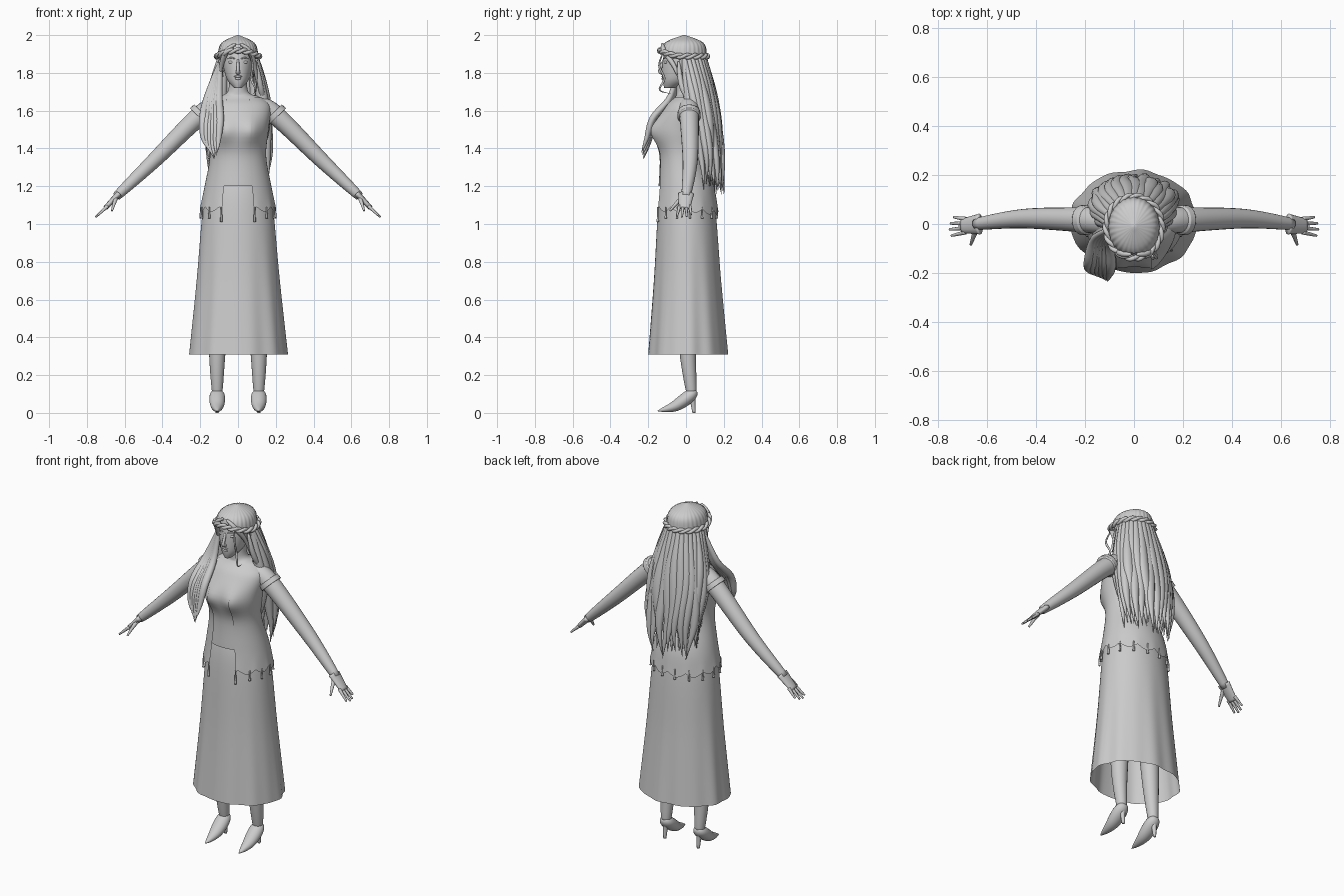
import bpy, bmesh, random
from math import sin, cos, pi, tau, exp
from mathutils import Vector

random.seed(4)
cube = bpy.data.objects.get("Cube")
if cube:
    bpy.data.objects.remove(cube)

grey = bpy.data.materials.new("plain_grey")
grey.use_nodes = True
colour = (.6, .6, .6, 1)
grey.diffuse_color = colour
grey.node_tree.nodes["Principled BSDF"].inputs["Base Color"].default_value = colour

SIDES = {"left": 1, "right": -1}
ALONG_X, ALONG_Y, ALONG_Z = Vector((1, 0, 0)), Vector((0, 1, 0)), Vector((0, 0, 1))


def finish(name, bm):
    """Turn a bmesh into a smooth shaded object."""
    bmesh.ops.recalc_face_normals(bm, faces=bm.faces)
    for face in bm.faces:
        face.smooth = True
    mesh = bpy.data.meshes.new(name)
    bm.to_mesh(mesh)
    bm.free()
    mesh.materials.append(grey)
    bpy.context.collection.objects.link(bpy.data.objects.new(name, mesh))


def flowing(rows, steps=6):
    """Interpolate rows of numbers with a flowing spline."""
    rows = [Vector(row) for row in rows]
    last = len(rows) - 1
    result = []
    for i in range(last):
        start, end = rows[i], rows[i + 1]
        leave = (end - rows[max(i - 1, 0)]) / 6
        arrive = (rows[min(i + 2, last)] - start) / 6
        for step in range(steps):
            t = step / steps
            bend = 3 * t * (1 - t)
            ease = t * t * (3 - 2 * t)
            result.append(start.lerp(end, ease) + (leave * (1 - t) - arrive * t) * bend)
    return result + [rows[last]]


def skin(name, rings, skip=None, caps=(False, False), loop=False):
    """Bridge rings of points; skip(angle, centre) leaves holes."""
    bm = bmesh.new()
    rings = [[bm.verts.new(point) for point in ring] for ring in rings]
    count = len(rings[0])
    pairs = list(zip(rings, rings[1:]))
    if loop:
        pairs.append((rings[-1], rings[0]))
    for low, high in pairs:
        for j in range(count):
            after = (j + 1) % count
            quad = (low[j], low[after], high[after], high[j])
            centre = sum((vert.co for vert in quad), Vector()) / 4
            if not (skip and skip((j + .5) / count * tau, centre)):
                bm.faces.new(quad)
    for cap, ring in zip(caps, (rings[0], rings[-1])):
        if cap:
            bm.faces.new(ring)
    finish(name, bm)


def loft(name, rows, shape, sides=72, grow=0, skip=None, caps=(False, False)):
    """Stack ovals from rows of height, half width, front and back."""
    rings = []
    for height, width, front, back in flowing(rows):
        middle, depth = (front + back) / 2, (back - front) / 2 + grow
        angles = [j / sides * tau for j in range(sides)]
        rings.append([shape(Vector(((width + grow) * cos(angle), middle + depth * sin(angle), height)), angle)
                      for angle in angles])
    skin(name, rings, skip, caps)


def taper(start, end, power=1):
    return lambda t: start + (end - start) * t ** power


def pointed(thickest):
    return lambda t: max(thickest * sin(pi * (.12 + .88 * t)), .001)


def tube(name, path, radius, side=1, wide=1, along=ALONG_X, loop=False, sides=12):
    """Sweep an oval along a path; wide stretches it in one direction."""
    points = [Vector(p) for p in path] if loop else flowing(path)
    for point in points:
        point.x *= side
    last = len(points) - 1
    rings = []
    for i, point in enumerate(points):
        ahead = points[(i + 1) % len(points)] if loop else points[min(i + 1, last)]
        behind = points[i - 1] if loop else points[max(i - 1, 0)]
        direction = (ahead - behind).normalized()
        across = (along - direction * along.dot(direction)).normalized()
        over = direction.cross(across)
        size = radius(i / last)
        ring = []
        for j in range(sides):
            angle = j / sides * tau
            corner = point + across * (size * wide * cos(angle)) + over * (size * sin(angle))
            corner.z = max(corner.z, 0)
            ring.append(corner)
        rings.append(ring)
    skin(name, rings, caps=(not loop, not loop), loop=loop)


def ball(name, centre, size):
    bm = bmesh.new()
    bmesh.ops.create_uvsphere(bm, u_segments=20, v_segments=12, radius=1)
    for vert in bm.verts:
        vert.co = Vector(centre) + Vector(size) * vert.co
    finish(name, bm)


# Long skirt with folds that deepen towards the hem
def folds(point, angle):
    depth = .022 * max(0, 1 - point.z)
    wave = 1 + depth * (cos(9 * angle) + .6 * sin(14 * angle))
    return Vector((point.x * wave, point.y * wave, point.z))


skirt = [(.31, .26, -.2, .22), (.7, .22, -.17, .185), (1.1, .183, -.146, .152), (1.25, .14, -.12, .1)]
loft("skirt", skirt, folds, sides=120)


# Torso, with the bust pushed forward on each side
def bust(point, angle):
    if sin(angle) < 0:
        sideways, upward = (abs(point.x) - .075) / .045, (point.z - 1.49) / .06
        point.y -= .022 * exp(-sideways ** 2 - upward ** 2)
    return point


torso = [(1.2, .17, -.145, .14), (1.36, .142, -.14, .09), (1.5, .155, -.172, .1),
         (1.62, .165, -.11, .09), (1.67, .12, -.06, .08)]
neck = [(1.7, .055, -.05, .05), (1.8, .047, -.055, .04)]
loft("shirt_and_neck", torso + neck, bust)


# Open vest with a ragged hem
def ragged(point, angle):
    notch = .35 * abs(sin(6 * angle)) + .3 * max(0, sin(angle))
    point = bust(point, angle)
    point.z -= max(0, 1.16 - point.z) * notch
    return point


def front_gap(angle, centre):
    return abs(angle - 1.5 * pi) < .44


loft("vest", [(1.09, .193, -.157, .164)] + torso, ragged, grow=.007, skip=front_gap)

# Tassels hanging from the hem, longest at the front corners
tassels = 14
for i in range(tassels):
    angle = -pi / 2 + .46 + i / (tassels - 1) * (tau - .92)
    x, y = .199 * cos(angle), .167 * sin(angle)
    bottom = 1.01 if i in (0, tassels - 1) else 1.03
    tube("tassel", [(x, y, 1.09), (x, y, bottom)], taper(.003, .007), sides=6)


# Head and face
def plain(point, angle):
    return point


head = [(1.72, .02, -.115, -.06), (1.77, .06, -.125, .03), (1.87, .082, -.122, .095),
        (1.95, .066, -.1, .08), (1.98, .03, -.05, .04)]
loft("head", head, plain, caps=(True, True))
tube("nose", [(0, -.117, 1.87), (0, -.138, 1.812), (0, -.12, 1.8)], taper(.006, .013))
ball("upper_lip", (0, -.122, 1.781), (.021, .008, .006))
ball("lower_lip", (0, -.121, 1.77), (.017, .009, .007))
for word, side in SIDES.items():
    ball(word + "_eye", (side * .034, -.106, 1.856), (.017, .01, .008))
    ball(word + "_ear", (side * .08, -.01, 1.83), (.01, .02, .03))
    tube(word + "_brow", [(.015, -.12, 1.875), (.036, -.115, 1.88), (.056, -.1, 1.875)],
         pointed(.004), side)


# Combed hair cap, parted over the forehead
def combed(point, angle):
    ridge = 1 + .012 * cos(28 * angle)
    return Vector((point.x * ridge, point.y * ridge, point.z))


def forehead(angle, centre):
    return centre.y < -.035 and centre.z < 1.955 - .9 * abs(centre.x)


cap = [(1.78, .09, -.1, .11), (1.89, .105, -.135, .11), (1.96, .085, -.11, .09), (2, .004, -.015, -.005)]
loft("hair_cap", cap, combed, sides=168, skip=forehead, caps=(False, True))

# Two strands twisted into a band around the head
for phase in (0, pi):
    band = []
    for i in range(96):
        angle = i / 96 * tau
        twist = 9 * angle + phase
        reach = 1 + .05 * cos(twist)
        rise = .03 * max(0, -sin(angle)) ** 2 + .008 * sin(twist)
        band.append((.114 * reach * cos(angle), .126 * reach * sin(angle) - .013, 1.888 + rise))
    tube("headband_strand", band, taper(.0095, .0095), along=ALONG_Z, loop=True, sides=8)


# Wavy locks fanned around the back of the head, in two layers
def back_lock(angle, inset, length):
    phase = random.uniform(0, tau)
    path = []
    for i in range(9):
        t = i / 8
        sway = .013 * t * sin(phase + 9 * t)
        spread = .09 + .068 * sin(2.4 * t) - inset * t
        back = .095 * cos(angle) + .1 * sin(1.6 * t) - inset * min(1, 2 * t)
        path.append((spread * sin(angle) + sway, back + sway / 2, 1.9 - length * t))
    tube("back_hair_lock", path, pointed(.026), wide=1.25)


for count, inset in ((17, 0), (9, .04)):
    for i in range(count):
        turn = 2 * i / (count - 1) - 1
        back_lock(1.7 * turn, inset, .65 + .08 * cos(turn) + random.uniform(-.05, .03))

# Locks over the right shoulder, spreading in the middle
shoulder_path = [(.092, -.03, 1.87), (.13, -.07, 1.67), (.14, -.165, 1.54), (.142, -.2, 1.42), (.125, -.225, 1.34)]
for i in range(6):
    offset = i / 2.5 - 1
    path = []
    for j, (x, y, z) in enumerate(shoulder_path):
        fan = offset * sin(pi * j / 4.5)
        path.append((x + .045 * fan, y + .01 * offset, z + .01 * j * abs(offset)))
    tube("right_shoulder_lock", path, pointed(.018), SIDES["right"], wide=1.2)

# Loose strands framing the face
for word, side in SIDES.items():
    tube(word + "_temple_lock", [(.012, -.125, 1.955), (.06, -.115, 1.915), (.09, -.06, 1.83), (.1, -.02, 1.72)],
         pointed(.014), side, along=ALONG_Y)
curl = [(.06, -.12, 1.91), (.078, -.142, 1.84), (.07, -.115, 1.77), (.095, -.14, 1.71), (.08, -.08, 1.69)]
tube("left_curl", curl, pointed(.006))
tube("left_side_lock", [(.095, -.04, 1.86), (.125, -.01, 1.7), (.155, .12, 1.56)], pointed(.015))

# Arms, hands, legs and shoes
for word, side in SIDES.items():
    tube(word + "_arm", [(.1, .015, 1.62), (.2, .017, 1.575), (.45, .022, 1.33), (.645, 0, 1.145)],
         taper(.058, .023, 1.6), side, along=ALONG_Y, sides=20)
    tube(word + "_sleeve_edge", [(.19, .016, 1.59), (.21, .016, 1.57)],
         taper(.06, .062), side, along=ALONG_Y, sides=24)
    tube(word + "_palm", [(.63, 0, 1.16), (.703, -.008, 1.084)],
         taper(.018, .012), side, wide=2.4, along=ALONG_Y)
    for i, reach in enumerate((.046, .054, .05, .036)):
        y = .018 * i - .034
        tube(word + "_finger", [(.69, y, 1.095), (.7 + reach, 1.4 * y, 1.08 - .8 * reach)],
             taper(.01, .005), side, sides=8)
    tube(word + "_thumb", [(.645, -.02, 1.14), (.657, -.055, 1.105), (.667, -.085, 1.07)],
         taper(.013, .005), side, sides=8)
    tube(word + "_leg", [(.1, 0, .62), (.11, .01, .31), (.11, .03, .1)], taper(.06, .026), side, sides=20)
    tube(word + "_shoe", [(.11, .05, .12), (.11, .02, .09), (.11, -.06, .035), (.11, -.15, .01)],
         pointed(.035), side, wide=1.2, sides=20)
    tube(word + "_heel", [(.11, .033, .09), (.11, .042, 0)], taper(.022, .008, .5), side)
